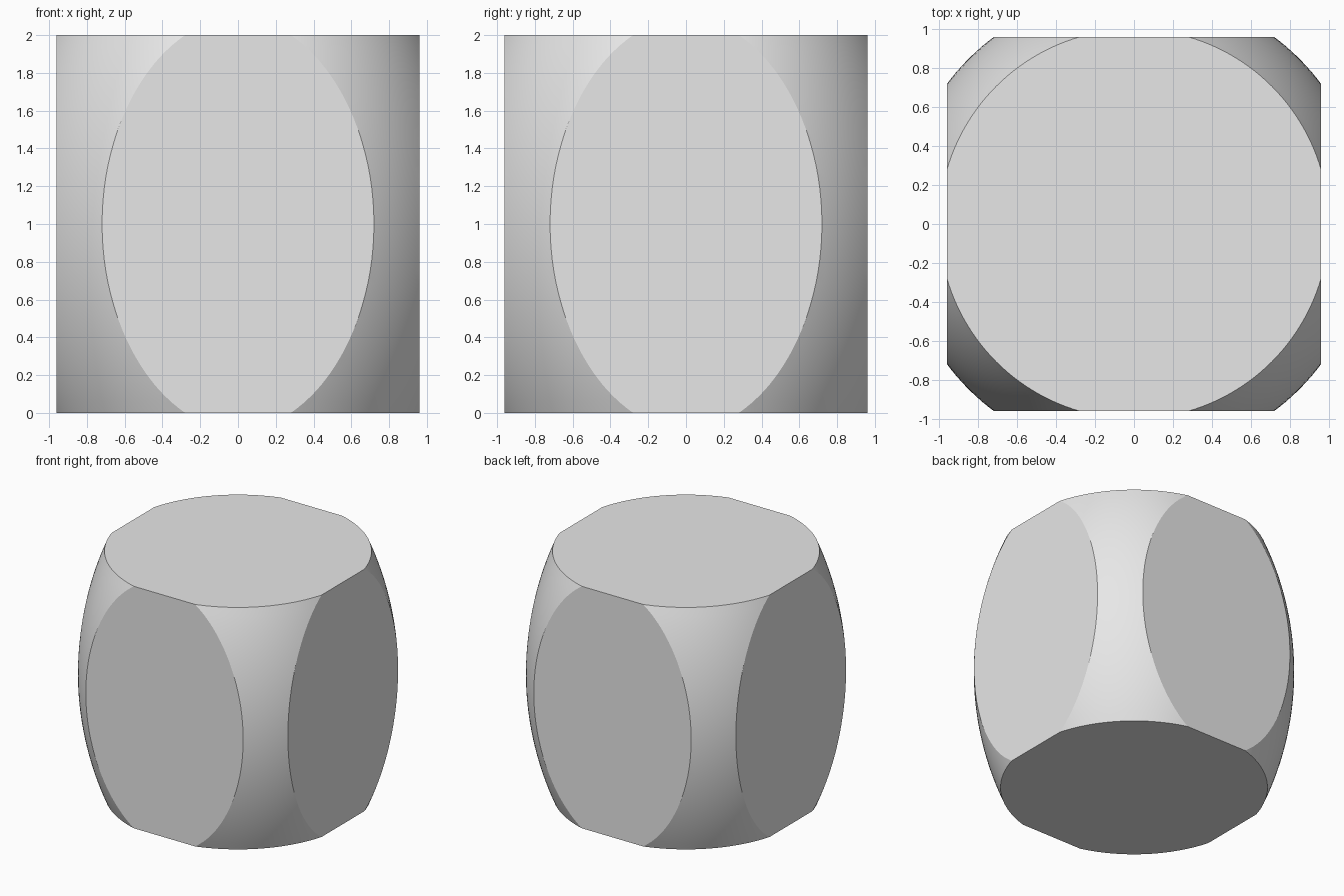
import bpy, bmesh, math
from mathutils import Vector

cube = bpy.data.objects.get("Cube")
if cube:
    bpy.data.objects.remove(cube, do_unlink=True)

HEIGHT, HALF_WIDTH = 2.0, 0.96
BELLY, RIM = 1.2, 1.0          # radius at mid height and at the ends
SEGMENTS, RINGS = 160, 32

grey = bpy.data.materials.new("light_grey")
grey.use_nodes = True
colour = (0.8, 0.8, 0.8, 1)
grey.diffuse_color = colour
grey.node_tree.nodes["Principled BSDF"].inputs["Base Color"].default_value = colour

# Barrel: circular-arc profile turned around z
bm = bmesh.new()
sagitta = BELLY - RIM
arc = (1 + sagitta ** 2) / (2 * sagitta)
rings = []
for i in range(RINGS + 1):
    z = HEIGHT * i / RINGS
    r = BELLY - arc + math.sqrt(arc ** 2 - (z - 1) ** 2)
    rings.append([bm.verts.new((r * math.cos(a), r * math.sin(a), z))
                  for a in (math.tau * k / SEGMENTS for k in range(SEGMENTS))])
for low, high in zip(rings, rings[1:]):
    for k in range(SEGMENTS):
        n = (k + 1) % SEGMENTS
        bm.faces.new((low[k], low[n], high[n], high[k])).smooth = True

# Flat top and bottom
bm.faces.new(rings[-1])
bm.faces.new(rings[0][::-1])

# Four flat sides sliced off and capped
for side in ((1, 0, 0), (-1, 0, 0), (0, 1, 0), (0, -1, 0)):
    normal = Vector(side)
    cut = bmesh.ops.bisect_plane(
        bm, geom=bm.verts[:] + bm.edges[:] + bm.faces[:], dist=1e-5,
        plane_co=normal * HALF_WIDTH, plane_no=normal, clear_outer=True)
    rim = [e for e in cut["geom_cut"] if isinstance(e, bmesh.types.BMEdge)]
    for face in bmesh.ops.edgeloop_fill(bm, edges=rim)["faces"]:
        face.smooth = False
bmesh.ops.recalc_face_normals(bm, faces=bm.faces[:])

mesh = bpy.data.meshes.new("rounded_block")
bm.to_mesh(mesh)
bm.free()
mesh.materials.append(grey)
block = bpy.data.objects.new("rounded_block", mesh)
bpy.context.collection.objects.link(block)
